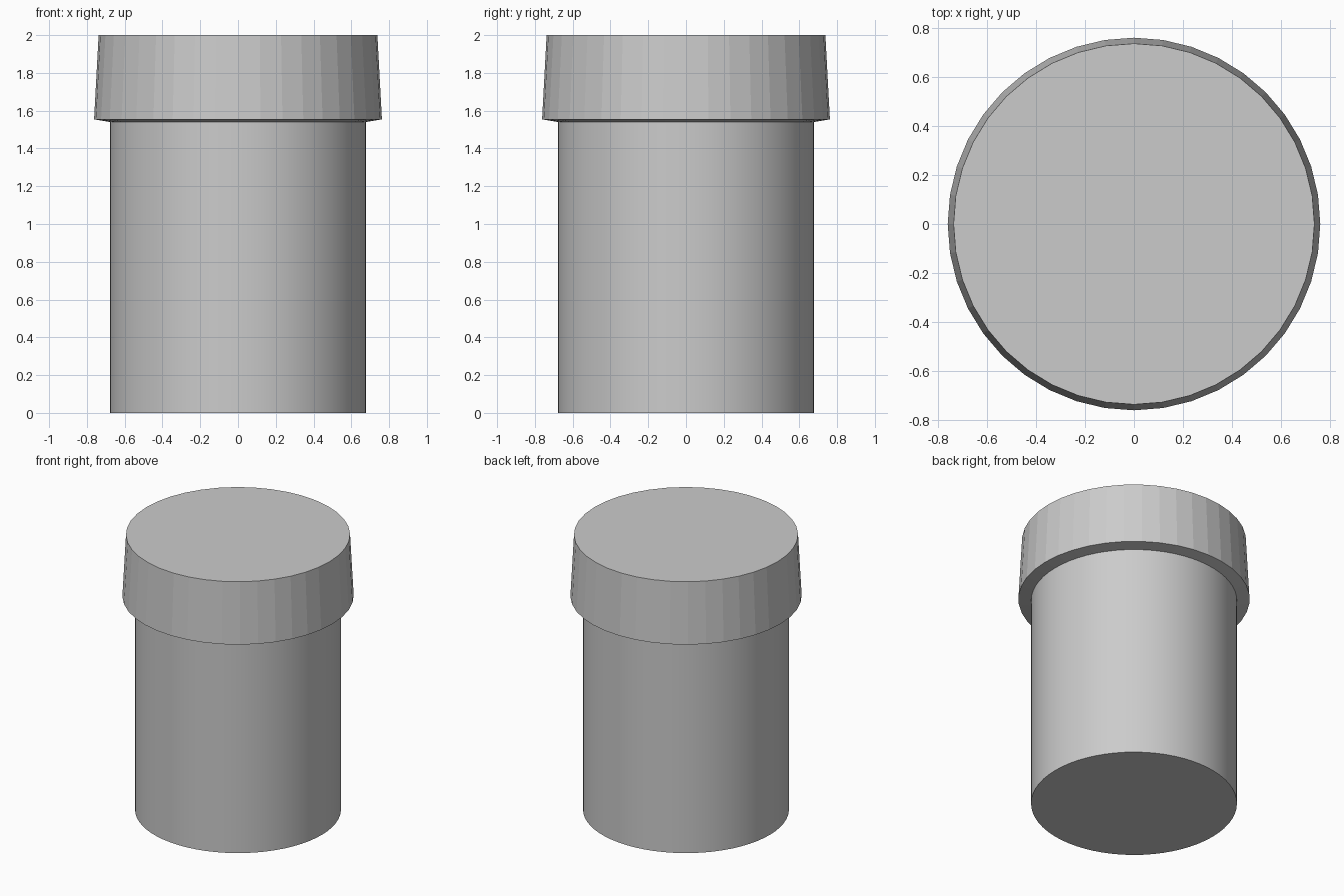
import bpy, bmesh
from math import cos, sin, pi

if "Cube" in bpy.data.objects:
    bpy.data.objects.remove(bpy.data.objects["Cube"])


def lathe(name, profile, sides):
    """Solid of revolution from (radius, height) pairs, capped at both ends."""
    bm = bmesh.new()
    rings = [[bm.verts.new((r * cos(2 * pi * i / sides), r * sin(2 * pi * i / sides), z))
              for i in range(sides)] for r, z in profile]
    for low, high in zip(rings, rings[1:]):
        for i in range(sides):
            j = (i + 1) % sides
            bm.faces.new((low[i], low[j], high[j], high[i]))
    bm.faces.new(rings[0][::-1])
    bm.faces.new(rings[-1])
    mesh = bpy.data.meshes.new(name)
    bm.to_mesh(mesh)
    bm.free()
    obj = bpy.data.objects.new(name, mesh)
    bpy.context.collection.objects.link(obj)
    return obj


# Smooth round container body
body = lathe("container_body", [(0.678, 0), (0.678, 1.545)], 64)
bpy.context.view_layer.objects.active = body
body.select_set(True)
bpy.ops.object.shade_smooth_by_angle()

# Faceted tapered lid with a slightly sloping underside
lathe("lid", [(0.678, 1.54), (0.762, 1.554), (0.738, 2.0)], 40)
